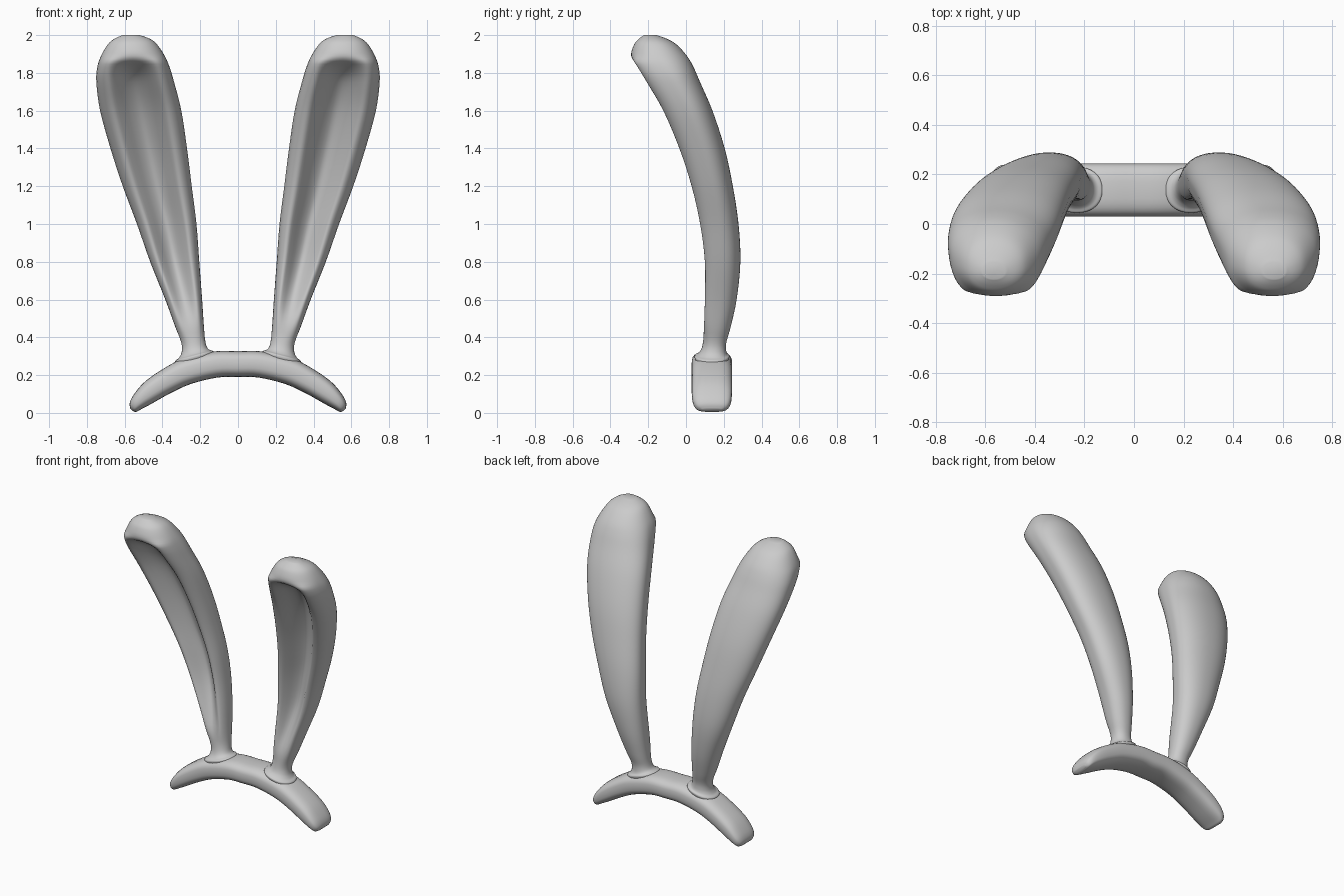
import bpy, bmesh, math
from mathutils import Vector

default_cube = bpy.data.objects.get("Cube")
if default_cube:
    bpy.data.objects.remove(default_cube, do_unlink=True)

grey = bpy.data.materials.new("soft grey")
grey.use_nodes = True
colour = (0.6, 0.6, 0.6, 1)
grey.diffuse_color = colour
grey.node_tree.nodes["Principled BSDF"].inputs["Base Color"].default_value = colour


def smooth_rows(rows, steps):
    """Catmull-Rom interpolation through a list of equal-length tuples."""
    rows = [Vector(r) for r in rows]
    padded = [rows[0]] + rows + [rows[-1]]
    result = []
    for a, b, c, d in zip(padded, padded[1:], padded[2:], padded[3:]):
        for i in range(steps):
            t = i / steps
            result.append(b + 0.5 * t * ((c - a) + t * ((2 * a - 5 * b + 4 * c - d)
                          + t * (3 * b - a - 3 * c + d))))
    return result + [rows[-1]]


def rounded(angle, power):
    """Point on a unit superellipse; a lower power is boxier."""
    return Vector([math.copysign(abs(f(angle)) ** power, f(angle))
                   for f in (math.cos, math.sin)])


def loft(name, rings):
    """Skin closed rings into one smooth capped surface."""
    bm = bmesh.new()
    loops = [[bm.verts.new(p) for p in ring] for ring in rings]
    for low, high in zip(loops, loops[1:]):
        for i in range(len(low)):
            bm.faces.new((low[i - 1], low[i], high[i], high[i - 1]))
    bm.faces.new(loops[0])
    bm.faces.new(loops[-1])
    bmesh.ops.recalc_face_normals(bm, faces=bm.faces)
    for face in bm.faces:
        face.smooth = True
    mesh = bpy.data.meshes.new(name)
    bm.to_mesh(mesh)
    bm.free()
    mesh.materials.append(grey)
    obj = bpy.data.objects.new(name, mesh)
    bpy.context.collection.objects.link(obj)
    return obj


# Ear levels: height, inner x, outer x, front y, back y, hollow amount
ear_levels = [
    (.26, .14, .32, .06, .215, 0),
    (.298, .127, .333, .045, .23, 0),
    (.312, .148, .312, .063, .218, 0),
    (.335, .164, .298, .08, .212, 0),
    (.375, .173, .3, .09, .214, 0),
    (.45, .18, .33, .095, .235, .15),
    (.6, .19, .385, .1, .268, .55),
    (.8, .205, .465, .1, .288, .9),
    (1, .22, .535, .075, .278, 1),
    (1.2, .245, .61, .03, .248, 1),
    (1.4, .27, .675, -.035, .205, 1),
    (1.6, .3, .73, -.12, .14, .95),
    (1.75, .338, .75, -.207, .075, .8),
    (1.83, .362, .745, -.255, .04, .45),
    (1.89, .388, .725, -.29, .005, .05),
    (1.95, .428, .69, -.275, -.05, 0),
    (1.98, .465, .655, -.25, -.1, 0),
    (2, .52, .61, -.222, -.155, 0),
]
# Hollow front of the cross-section, from one edge to the other
half_front = [(1, 0), (.95, -.52), (.82, -.88), (.65, -1), (.47, -.74), (.24, -.34)]
hollow_front = half_front + [(0, -.14)] + [(-u, v) for u, v in reversed(half_front)]
hollow = smooth_rows(hollow_front, 3)
count = len(hollow) - 1


def ear_ring(level, side):
    z, inner, outer, front, back, amount = level
    mid_x, half_x = (inner + outer) / 2, (outer - inner) / 2
    mid_y, half_y = (front + back) / 2, (back - front) / 2
    section = [rounded(-math.pi * i / count, .92) for i in range(2 * count)]
    for i, point in enumerate(hollow):
        section[i] = section[i].lerp(point, amount)
    # Keep the rim at full depth while the hollow fades out
    rim = -min(v for u, v in section)
    # The flared base leans with the slope of the headband
    tilt = .25 * min(1, max(0, (.4 - z) / .09))
    return [(side * (mid_x + half_x * u), mid_y + half_y * (v / rim if v < 0 else v),
             z - tilt * half_x * u) for u, v in section]


for side, label in ((1, "left"), (-1, "right")):
    loft(label + "_ear", [ear_ring(r, side) for r in smooth_rows(ear_levels, 4)])

# Headband stations: top x, top z, bottom x, bottom z, half depth
half_band = [
    (.13, .325, .11, .187, .107),
    (.285, .289, .25, .153, .107),
    (.385, .24, .36, .103, .107),
    (.49, .168, .46, .047, .107),
    (.55, .1, .515, .018, .1),
    (.573, .053, .54, .005, .082),
    (.57, .022, .557, .01, .052),
]
mirrored = [(-tx, tz, -bx, bz, d) for tx, tz, bx, bz, d in reversed(half_band)]
stations = mirrored + [(0, .327, 0, .19, .107)] + half_band


def band_ring(station):
    tx, tz, bx, bz, depth = station
    ring = []
    for i in range(32):
        c, s = rounded(math.tau * i / 32, .7)
        ring.append(((tx + bx + (tx - bx) * s) / 2, .137 + depth * c,
                     (tz + bz + (tz - bz) * s) / 2))
    return ring


loft("headband", [band_ring(s) for s in smooth_rows(stations, 4)])
